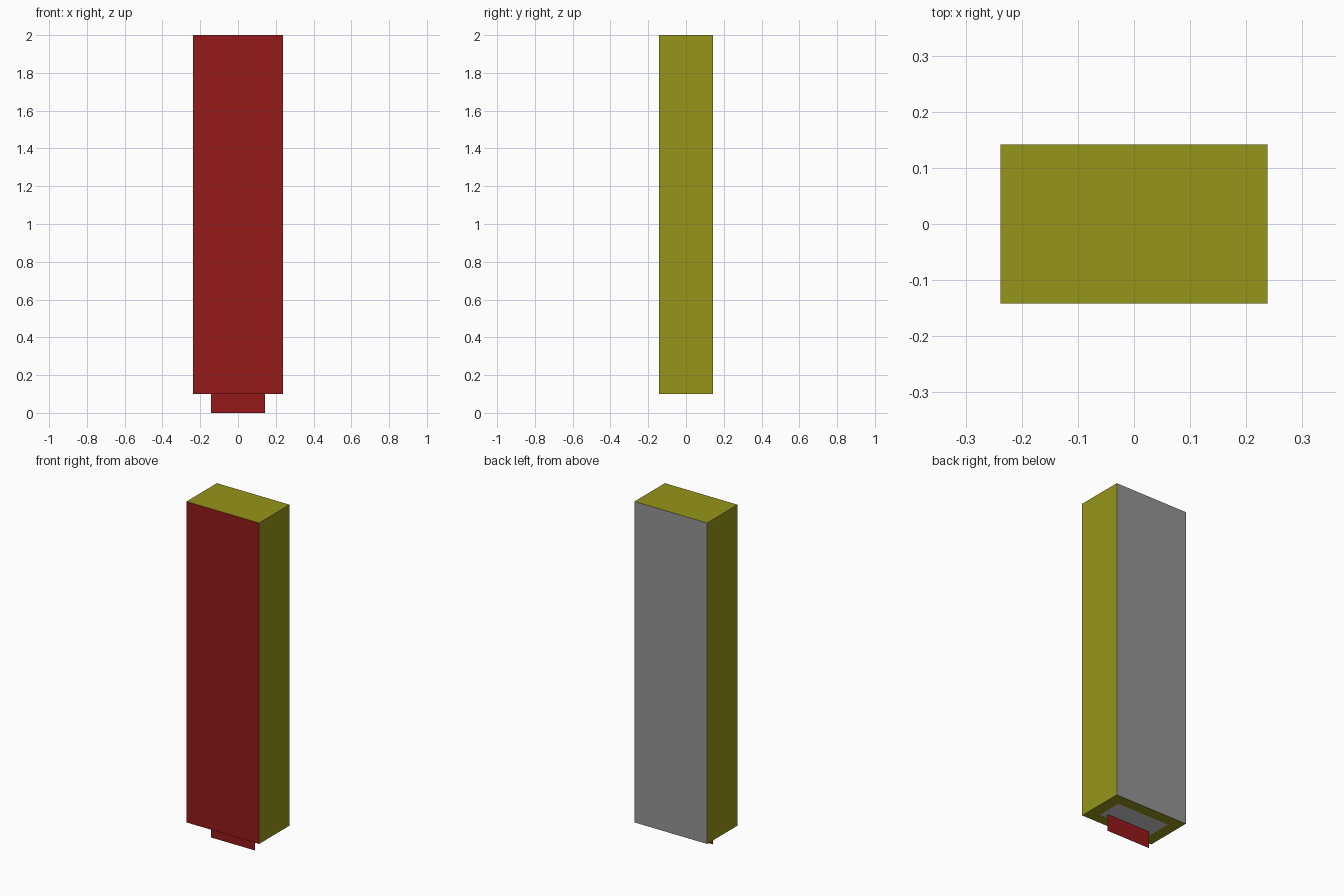
import bpy, bmesh
from mathutils import Matrix, Vector

if "Cube" in bpy.data.objects:
    bpy.data.objects.remove(bpy.data.objects["Cube"])

W, D, Z0, Z1 = 0.476, 0.284, 0.10, 2.0   # case size
INSET = 0.095                            # border around the base plate


def material(name, rgb):
    m = bpy.data.materials.new(name)
    m.diffuse_color = (*rgb, 1)
    m.use_nodes = True
    m.node_tree.nodes["Principled BSDF"].inputs["Base Color"].default_value = m.diffuse_color
    return m


def add_object(name, bm, mats):
    mesh = bpy.data.meshes.new(name)
    bm.to_mesh(mesh)
    bm.free()
    for m in mats:
        mesh.materials.append(m)
    ob = bpy.data.objects.new(name, mesh)
    bpy.context.collection.objects.link(ob)
    return ob


yellow = material("yellow", (0.30, 0.30, 0.01))
red = material("red", (0.30, 0.01, 0.01))
grey = material("grey", (0.30, 0.30, 0.30))
pale = material("pale_grey", (0.80, 0.80, 0.80))

# Case: yellow shell, red front, grey back, pale plate inset in the underside
bm = bmesh.new()
bmesh.ops.create_cube(bm, size=1, matrix=Matrix.Translation((0, 0, (Z0 + Z1) / 2))
                      @ Matrix.Diagonal((W, D, Z1 - Z0, 1)))
bm.normal_update()
for f in bm.faces:
    f.material_index = 1 if f.normal.y < -0.5 else 2 if f.normal.y > 0.5 else 0
base = next(f for f in bm.faces if f.normal.z < -0.5)
bmesh.ops.inset_individual(bm, faces=[base], thickness=INSET)
base.material_index = 3
add_object("case", bm, [yellow, red, grey, pale])

# Foot panel: single sheet hanging from the front edge of the base plate
bm = bmesh.new()
hw, y = W / 2 - INSET, -(D / 2 - INSET)
bm.faces.new([bm.verts.new(Vector((x, y, z)))
              for x, z in ((-hw, 0), (hw, 0), (hw, Z0), (-hw, Z0))])
add_object("foot_panel", bm, [red])
